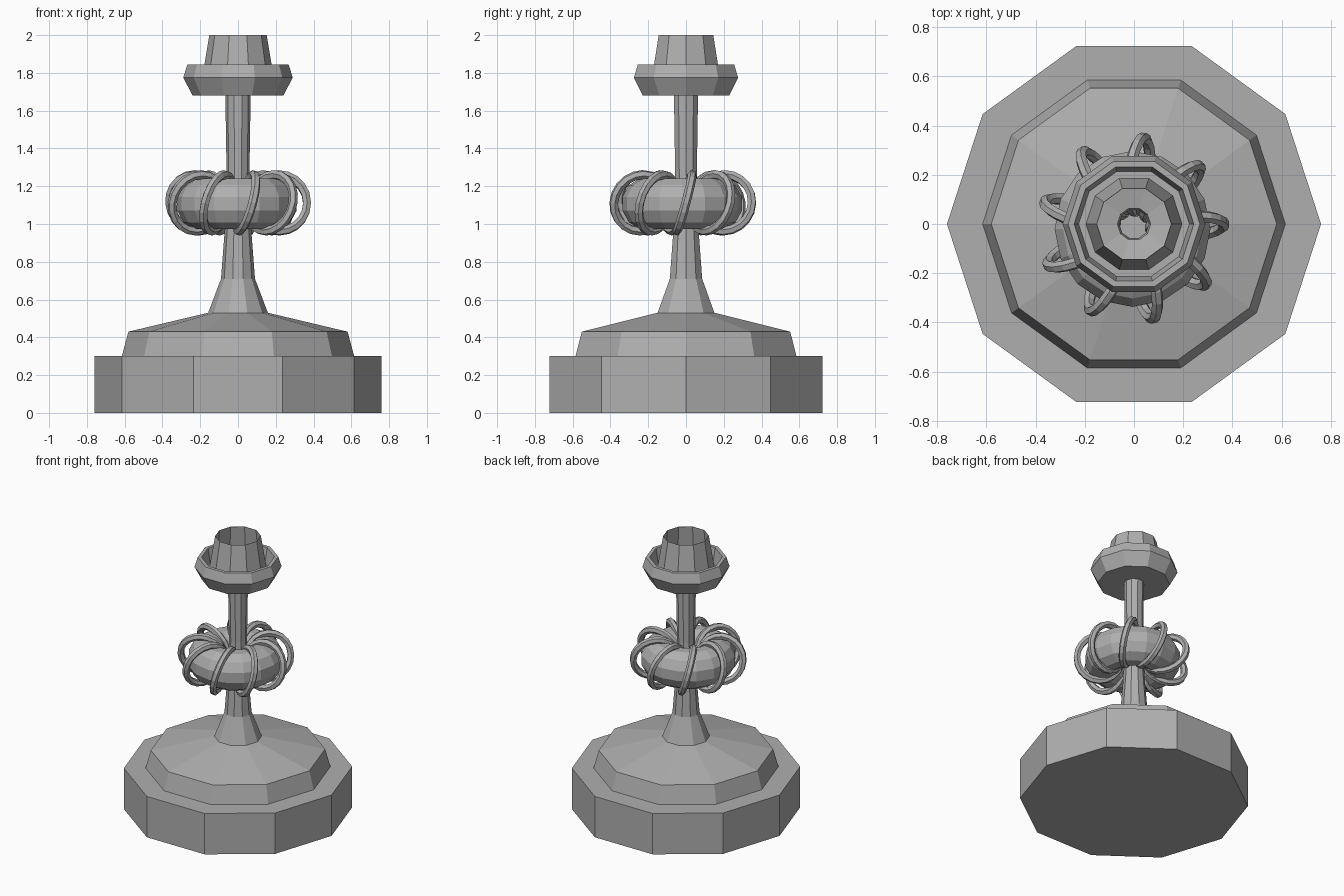
import bpy
import bmesh
from math import cos, sin, tau, radians
from mathutils import Matrix

if "Cube" in bpy.data.objects:
    bpy.data.objects.remove(bpy.data.objects["Cube"])

SIDES = 10
KNOT = (-0.006, -0.02, 1.107)   # the knot sits slightly off the axis

grey = bpy.data.materials.new("dark_grey")
grey.diffuse_color = (0.43, 0.43, 0.43, 1)
grey.use_nodes = True
grey.node_tree.nodes["Principled BSDF"].inputs["Base Color"].default_value = grey.diffuse_color


def new_object(name, bm):
    bmesh.ops.recalc_face_normals(bm, faces=bm.faces)
    mesh = bpy.data.meshes.new(name)
    bm.to_mesh(mesh)
    bm.free()
    mesh.materials.append(grey)
    obj = bpy.data.objects.new(name, mesh)
    bpy.context.collection.objects.link(obj)
    return obj


def lathe(name, profile, cap_start=False):
    """Revolve (radius, height) points into a faceted shell."""
    bm = bmesh.new()
    rings = [[bm.verts.new((r * cos(tau * i / SIDES), r * sin(tau * i / SIDES), z))
              for i in range(SIDES)] for r, z in profile]
    if cap_start:
        bm.faces.new(rings[0][::-1])
    for a, b in zip(rings, rings[1:]):
        for i in range(SIDES):
            j = (i + 1) % SIDES
            bm.faces.new((a[i], a[j], b[j], b[i]))
    return new_object(name, bm)


def torus(name, major, minor, n_major, n_minor, matrix):
    bm = bmesh.new()
    grid = []
    for i in range(n_major):
        a = tau * i / n_major
        row = []
        for k in range(n_minor):
            b = tau * (k + 0.5) / n_minor
            r = major + minor * cos(b)
            row.append(bm.verts.new((r * cos(a), r * sin(a), minor * sin(b))))
        grid.append(row)
    for i in range(n_major):
        for k in range(n_minor):
            i2, k2 = (i + 1) % n_major, (k + 1) % n_minor
            bm.faces.new((grid[i][k], grid[i2][k], grid[i2][k2], grid[i][k2]))
    bm.transform(matrix)
    return new_object(name, bm)


# Stepped base, hollow stem, drip bowl and open candle socket in one profile
lathe("candlestick_body", [
    (0.76, 0.0), (0.76, 0.30), (0.615, 0.30), (0.58, 0.43),
    (0.158, 0.53), (0.09, 0.71), (0.07, 0.97), (0.06, 1.24), (0.067, 1.68),
    (0.24, 1.68), (0.29, 1.775), (0.268, 1.845), (0.243, 1.845),
    (0.225, 1.74), (0.195, 1.74), (0.152, 2.0),
    (0.15, 2.0), (0.175, 1.72), (0.067, 1.70),
], cap_start=True)

# Thick knot around the stem
centre = Matrix.Translation(KNOT)
torus("stem_knot", 0.19, 0.131, 16, 12,
      centre @ Matrix.Diagonal((1, 1, 1.06, 1)))

# Nine leaning rings wrapped around the knot
for n in range(9):
    place = (centre
             @ Matrix.Rotation(radians(3 + 40 * n), 4, 'Z')
             @ Matrix.Translation((0.222, 0, 0.005))
             @ Matrix.Rotation(radians(-15), 4, 'X')
             @ Matrix.Diagonal((1, 1, 1.03, 1))
             @ Matrix.Rotation(radians(90), 4, 'X'))
    torus(f"knot_ring_{n + 1}", 0.15, 0.024, 20, 6, place)
